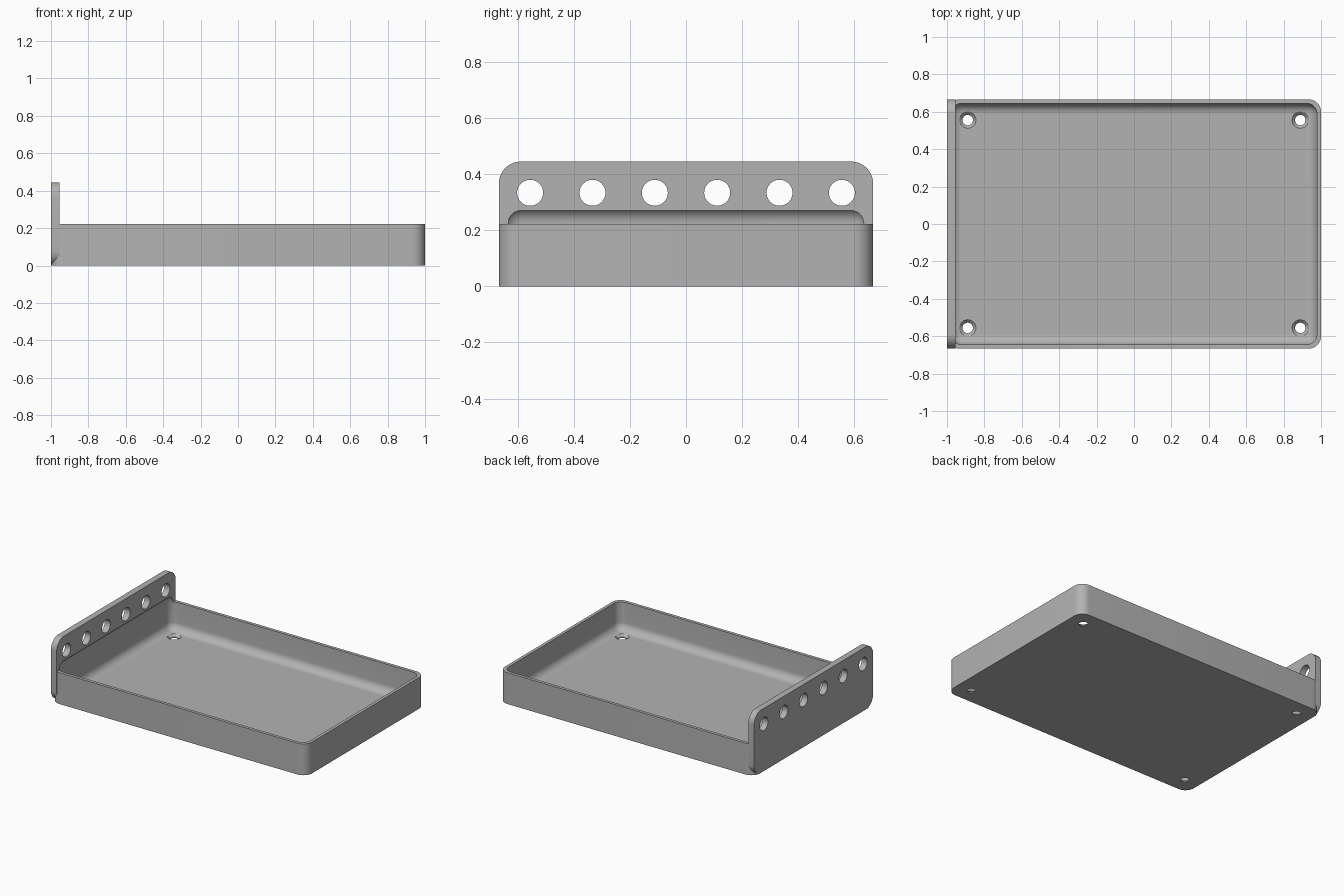
import bpy, bmesh, math
from mathutils import Matrix, Vector

if "Cube" in bpy.data.objects:
    bpy.data.objects.remove(bpy.data.objects["Cube"])

grey = bpy.data.materials.new("plain grey")
grey.diffuse_color = (0.45, 0.45, 0.45, 1)
grey.use_nodes = True
grey.node_tree.nodes["Principled BSDF"].inputs["Base Color"].default_value = grey.diffuse_color


def add_object(name, bm):
    bmesh.ops.recalc_face_normals(bm, faces=bm.faces)
    mesh = bpy.data.meshes.new(name)
    bm.to_mesh(mesh)
    bm.free()
    mesh.materials.append(grey)
    ob = bpy.data.objects.new(name, mesh)
    bpy.context.collection.objects.link(ob)
    return ob


def rounded_box(name, lo, hi, radius, axis=None, segments=10):
    """Box with edges along one axis rounded, or every edge if axis is None."""
    lo, hi = Vector(lo), Vector(hi)
    bm = bmesh.new()
    bmesh.ops.create_cube(bm, size=1)
    for v in bm.verts:
        v.co = Vector([(v.co[i] + 0.5) * (hi[i] - lo[i]) + lo[i] for i in range(3)])
    edges = [e for e in bm.edges if axis is None
             or abs((e.verts[0].co - e.verts[1].co).normalized()[axis]) > 0.9]
    bmesh.ops.bevel(bm, geom=edges, offset=radius, segments=segments,
                    profile=0.5, affect='EDGES')
    return add_object(name, bm)


def cone(bm, r1, r2, depth, matrix):
    bmesh.ops.create_cone(bm, cap_ends=True, segments=40, radius1=r1,
                          radius2=r2, depth=depth, matrix=matrix)


def combine(target, other, operation):
    mod = target.modifiers.new(operation.lower(), 'BOOLEAN')
    mod.operation, mod.object, mod.solver = operation, other, 'EXACT'
    bpy.context.view_layer.objects.active = target
    bpy.ops.object.modifier_apply(modifier=mod.name)
    bpy.data.objects.remove(other)


# Tray body with rounded upright corners, joined to the rounded end plate
W = 0.6667
tray = rounded_box("tray_with_end_plate", (-1, -W, 0), (1, W, 0.222), 0.067, axis=2)
plate = rounded_box("end_plate", (-1, -W, 0), (-0.9556, W, 0.4445), 0.078, axis=0)
combine(tray, plate, 'UNION')

# Fully rounded cavity, which also scoops into the end plate
cavity = rounded_box("cavity_cutter", (-0.978, -0.6445, 0.0222),
                     (0.978, 0.6445, 0.281), 0.0556)
combine(tray, cavity, 'DIFFERENCE')

# Row of round holes in the end plate
bm = bmesh.new()
for i in range(6):
    y = (i - 2.5) * 0.2222
    cone(bm, 0.0463, 0.0463, 0.2,
         Matrix.Translation((-0.98, y, 0.3333)) @ Matrix.Rotation(math.pi / 2, 4, 'Y'))
combine(tray, add_object("plate_hole_cutter", bm), 'DIFFERENCE')

# Countersunk screw holes in the floor: straight bore, then conical seat
bore, seat = bmesh.new(), bmesh.new()
for x in (-0.889, 0.889):
    for y in (-0.5556, 0.5556):
        cone(bore, 0.028, 0.028, 0.2, Matrix.Translation((x, y, 0)))
        cone(seat, 0.026, 0.048, 0.022, Matrix.Translation((x, y, 0.0152)))
combine(tray, add_object("bore_cutter", bore), 'DIFFERENCE')
combine(tray, add_object("countersink_cutter", seat), 'DIFFERENCE')

# Smooth curved surfaces, sharp edges kept
bpy.ops.object.select_all(action='DESELECT')
tray.select_set(True)
bpy.context.view_layer.objects.active = tray
bpy.ops.object.shade_smooth_by_angle(angle=math.radians(30))
